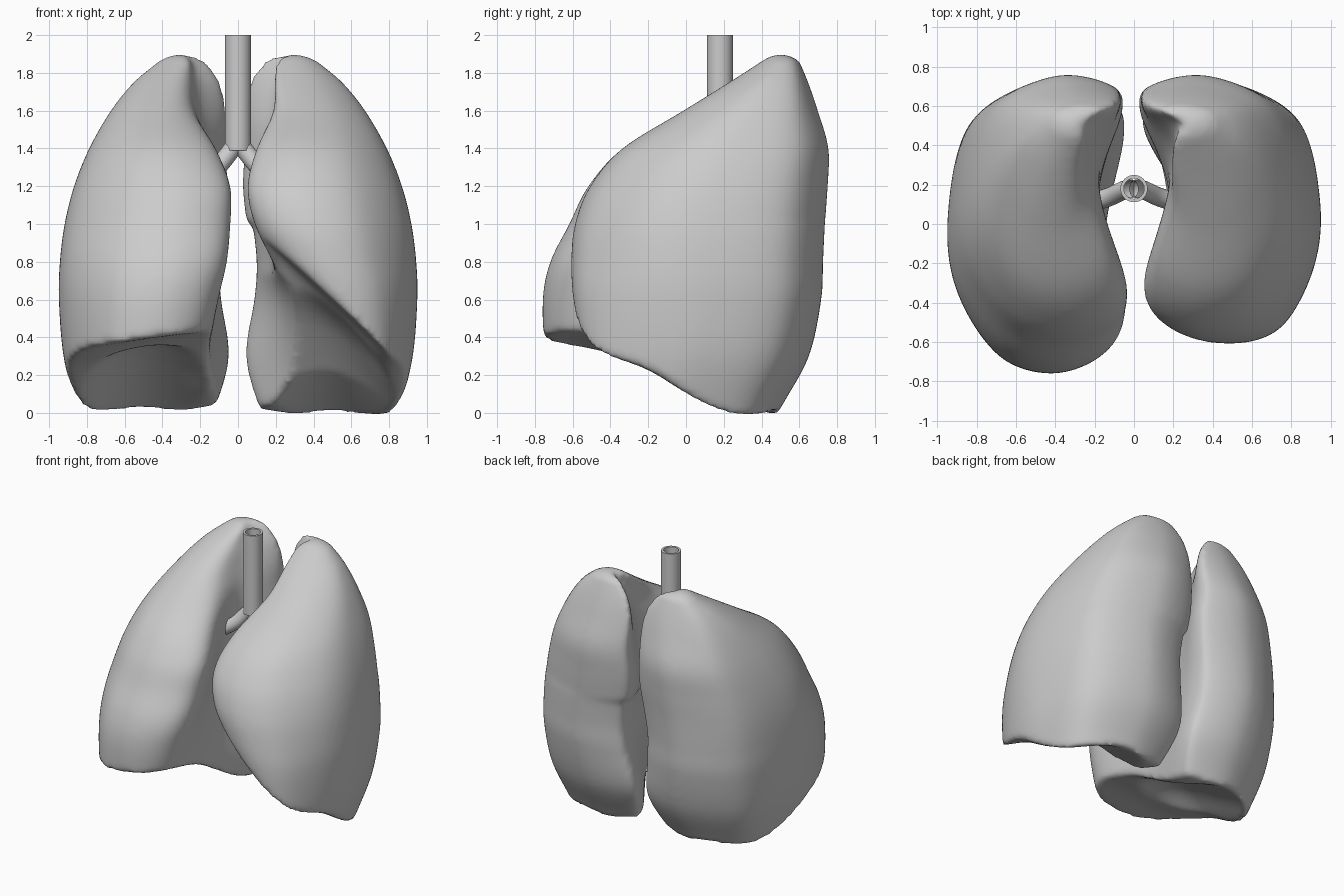
import bpy, bmesh, math

if "Cube" in bpy.data.objects:
    bpy.data.objects.remove(bpy.data.objects["Cube"])

AROUND, LAYERS, CAP = 90, 64, 12


def catmull(p0, p1, p2, p3, t):
    return [0.5 * (2*b + (c - a)*t + (2*a - 5*b + 4*c - d)*t*t + (3*b - a - 3*c + d)*t**3)
            for a, b, c, d in zip(p0, p1, p2, p3)]


def resample(pts, n, closed):
    """Smooth curve through rows of any dimension."""
    m = len(pts)
    out = []
    for i in range(n):
        s = i / n * m if closed else i / (n - 1) * (m - 1)
        k = int(s) if closed else min(int(s), m - 2)
        idx = [(k + j) % m if closed else min(max(k + j, 0), m - 1) for j in (-1, 0, 1, 2)]
        out.append(catmull(*[pts[j] for j in idx], s - k))
    return out


def mix(a, b, t):
    return a + (b - a) * t


def table(x, pairs):
    for (x0, y0), (x1, y1) in zip(pairs, pairs[1:]):
        if x <= x1:
            return mix(y0, y1, max(0, (x - x0) / (x1 - x0)))
    return pairs[-1][1]


# Shared rows: height, outer x, back y, middle inner x, back inner x
BODY = [(-0.14, .80, .42, .22, .20), (.03, .855, .50, .17, .12), (.3, .92, .645, .14, .05),
        (.6, .945, .71, .16, .09), (.8, .94, .72, .18, .10), (1.0, .915, .73, .18, .08),
        (1.2, .865, .745, .18, .06), (1.4, .785, .75, .18, .07), (1.6, .67, .695, .20, .07),
        (1.75, .55, .645, .21, .10), (1.86, .42, .60, .24, .17)]
# Per lung: front y and front inner x at the same heights
RIGHT = [(-.70, .26), (-.71, .23), (-.74, .18), (-.75, .11), (-.71, .06), (-.61, .04),
         (-.51, .04), (-.33, .12), (-.01, .25), (.23, .27), (.40, .25)]
LEFT = [(-.50, .55), (-.51, .52), (-.55, .46), (-.59, .34), (-.60, .20), (-.58, .09),
        (-.50, .05), (-.33, .10), (-.01, .19), (.23, .19), (.40, .20)]
BASE = [(-.75, .34), (-.5, .325), (-.2, .235), (0, .10), (.2, -.015), (.4, -.07), (.8, -.07)]


def base_height(x, y, left):
    """Domed, sloping underside that rests on the diaphragm."""
    z = sum(table(y + d, BASE) for d in (-.08, -.04, 0, .04, .08)) / 5
    z += .10 * max(0, 1 - x / .75)
    r = ((x - .5) / .34) ** 2 + ((y - .08) / .48) ** 2
    z += .14 * max(0, 1 - r) ** 1.2
    if left:    # heart notch in front
        z += max(0, .8 - x) * .8 * min(1, max(0, (.1 - y) / .5))
    else:
        z += .02
    return z


def section(row, left):
    """Bean-shaped outline at one height."""
    z, xo, yb, hm, bm, yf, fm = row
    if left and z > 1:
        bm -= .03
    Y = lambda v: mix(yf, yb, v)
    pts = [(fm, Y(.14)), (mix(fm, xo, .27), Y(0)), (mix(fm, xo, .66), Y(.045)),
           (mix(fm, xo, .94), Y(.27)), (xo, Y(.54)), (mix(bm, xo, .865), Y(.86)),
           (mix(bm, xo, .44), Y(1)), (mix(bm, xo, .07), Y(.96)), (bm, Y(.86)),
           (max(hm, mix(fm, bm, .5)), Y(.54))]
    return resample(pts, AROUND, True)


def lung(name, side, front, left):
    rows = resample([b + f for b, f in zip(BODY, front)], LAYERS, False)
    rings = [[(x, y, r[0]) for x, y in section(r, left)] for r in rows]

    def cap(ring, rise):
        c = [sum(p[i] for p in ring) / AROUND for i in range(3)]
        return [[(mix(c[0], p[0], s), mix(c[1], p[1], s), p[2] + rise * (1 - s * s))
                 for p in ring] for s in [1 - k / (CAP + .2) for k in range(1, CAP + 1)]]

    rings = cap(rings[0], 0)[::-1] + rings + cap(rings[-1], .04)
    bm = bmesh.new()
    grid = [[bm.verts.new((side * x, y, max(z, base_height(x, y, left)) if z < 1 else z))
             for x, y, z in ring] for ring in rings]
    for a, b in zip(grid, grid[1:]):
        for i in range(AROUND):
            j = (i + 1) % AROUND
            bm.faces.new((a[i], a[j], b[j], b[i]))
    bm.faces.new(grid[0])
    bm.faces.new(grid[-1])
    bmesh.ops.remove_doubles(bm, verts=bm.verts, dist=.0005)
    bmesh.ops.recalc_face_normals(bm, faces=bm.faces)
    me = bpy.data.meshes.new(name)
    bm.to_mesh(me)
    bm.free()
    me.shade_smooth()
    ob = bpy.data.objects.new(name, me)
    bpy.context.collection.objects.link(ob)
    # Even out the surface and soften the rims
    rm = ob.modifiers.new("remesh", 'REMESH')
    rm.mode, rm.voxel_size, rm.use_smooth_shade = 'VOXEL', .02, True
    sm = ob.modifiers.new("smooth", 'SMOOTH')
    sm.factor, sm.iterations = .5, 10


lung("right_lung", -1, RIGHT, False)
lung("left_lung", 1, LEFT, True)

# Windpipe: hollow tube turned from a wall profile
bm = bmesh.new()
wall = [(.069, 1.39), (.069, 2.0), (.052, 2.0), (.052, 1.39)]
rings = [[bm.verts.new((r * math.cos(a), .18 + r * math.sin(a), z))
          for a in [2 * math.pi * i / 32 for i in range(32)]] for r, z in wall]
for k in range(4):
    a, b = rings[k], rings[(k + 1) % 4]
    for i in range(32):
        j = (i + 1) % 32
        bm.faces.new((a[i], a[j], b[j], b[i]))
bmesh.ops.recalc_face_normals(bm, faces=bm.faces)
me = bpy.data.meshes.new("windpipe")
bm.to_mesh(me)
bm.free()
pipe = bpy.data.objects.new("windpipe", me)
bpy.context.collection.objects.link(pipe)
bpy.context.view_layer.objects.active = pipe
pipe.select_set(True)
bpy.ops.object.shade_smooth_by_angle(angle=math.radians(40))

# Two airway branches leading into the lungs
for side, name in ((-1, "right_branch"), (1, "left_branch")):
    cu = bpy.data.curves.new(name, 'CURVE')
    cu.dimensions = '3D'
    cu.bevel_depth, cu.bevel_resolution = .048, 6
    path = resample([(.015, .18, 1.42), (.055, .17, 1.365), (.12, .14, 1.29), (.21, .11, 1.23)], 12, False)
    sp = cu.splines.new('POLY')
    sp.points.add(len(path) - 1)
    for p, (x, y, z) in zip(sp.points, path):
        p.co = (side * x, y, z, 1)
    sp.use_smooth = True
    bpy.context.collection.objects.link(bpy.data.objects.new(name, cu))
